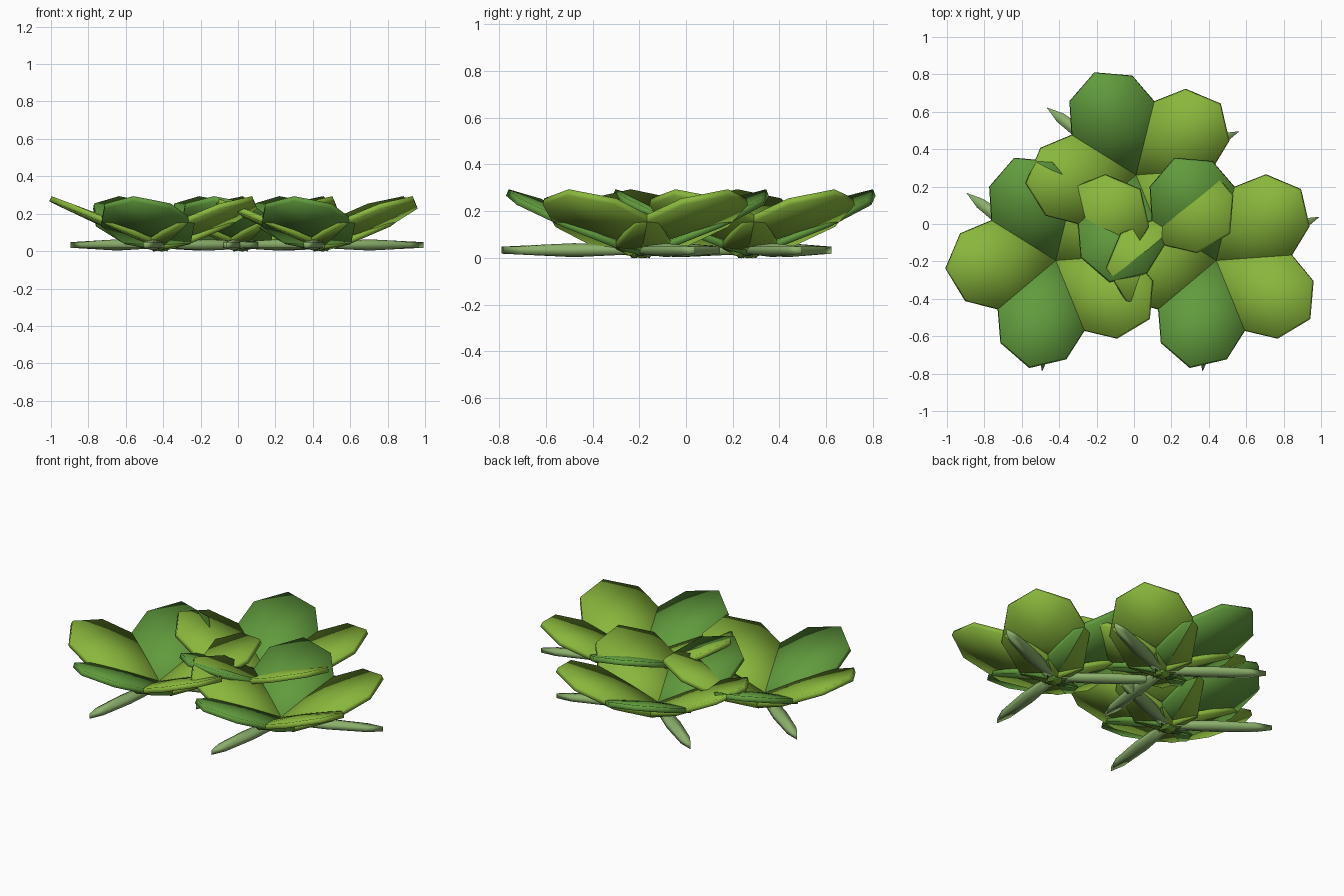
import bpy, bmesh, math
from mathutils import Matrix

if "Cube" in bpy.data.objects:
    bpy.data.objects.remove(bpy.data.objects["Cube"])

def material(name, rgb):
    m = bpy.data.materials.new(name)
    m.diffuse_color = (*rgb, 1)
    m.use_nodes = True
    m.node_tree.nodes["Principled BSDF"].inputs["Base Color"].default_value = m.diffuse_color
    return m

light = material("light_leaf_green", (0.25, 0.47, 0.045))
dark = material("deep_leaf_green", (0.12, 0.33, 0.047))
pale = material("pale_root_green", (0.26, 0.43, 0.15))

RIM = math.cos(math.radians(30))   # rim radius of a three-ring sphere

def pad(name, mat, centre, angle, dist, z, size, tilt):
    """Flattened eight-sided blob pointing outward from a rosette centre."""
    bm = bmesh.new()
    bmesh.ops.create_uvsphere(bm, u_segments=8, v_segments=3, radius=1)
    mx = (Matrix.Translation((centre[0], centre[1], z))
          @ Matrix.Rotation(angle, 4, 'Z')
          @ Matrix.Translation((dist, 0, 0))
          @ Matrix.Rotation(-tilt, 4, 'Y')
          @ Matrix.Diagonal((size[0] / RIM, size[1] / RIM, size[2], 1)))
    bm.transform(mx)
    bmesh.ops.recalc_face_normals(bm, faces=bm.faces)
    me = bpy.data.meshes.new(name)
    bm.to_mesh(me)
    bm.free()
    me.materials.append(mat)
    for p in me.polygons:
        p.use_smooth = True
    ob = bpy.data.objects.new(name, me)
    bpy.context.collection.objects.link(ob)

# three identical floating rosettes
for r, c in enumerate([(-0.418, -0.195), (0.44, -0.195), (0.011, 0.262)]):
    # five tilted leaves in alternating greens
    for i in range(5):
        pad(f"rosette_{r+1}_leaf_{i+1}", dark if i % 2 else light, c,
            0.7 + i * math.tau / 5, 0.27, 0.146, (0.344, 0.257, 0.03), 0.4)
    # three flat roots underneath
    for i in range(3):
        pad(f"rosette_{r+1}_root_{i+1}", pale, c,
            0.4 + i * math.tau / 3, 0.285, 0.033, (0.315, 0.04, 0.03), 0)
